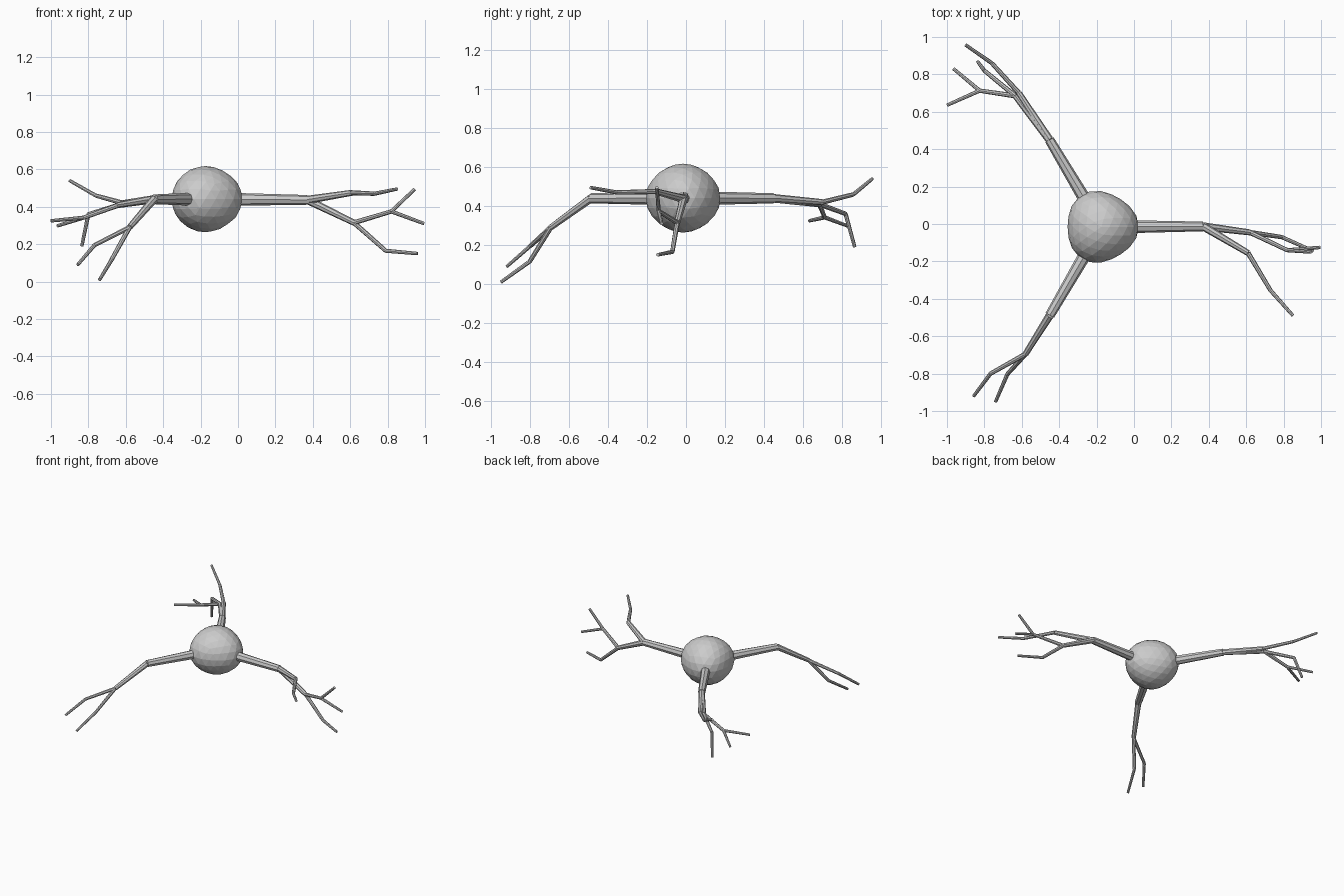
import bpy, bmesh, math
from mathutils import Vector

if "Cube" in bpy.data.objects:
    bpy.data.objects.remove(bpy.data.objects["Cube"])

C = Vector((-0.175, -0.015, 0.441))


def finish(bm, name):
    me = bpy.data.meshes.new(name)
    bm.to_mesh(me)
    bm.free()
    ob = bpy.data.objects.new(name, me)
    bpy.context.collection.objects.link(ob)
    return ob


# Cell body: low-poly ball pulled out slightly toward the three branches
bm = bmesh.new()
bmesh.ops.create_icosphere(bm, subdivisions=3, radius=1)
dirs = [Vector((math.cos(a), math.sin(a), 0)) for a in (0, math.radians(120), math.radians(240))]
for v in bm.verts:
    n = v.co.normalized()
    r = 0.177 + sum(0.024 * max(0, n.dot(d)) ** 4 for d in dirs)
    v.co = C + n * r
finish(bm, "cell_body")

# Radii (start, end) for each branching level
RADII = [(0.034, 0.026), (0.022, 0.016), (0.0135, 0.0115), (0.011, 0.009)]


def add_segment(bm, a, b, level):
    r0, r1 = RADII[level]
    d = b - a
    res = bmesh.ops.create_cone(bm, cap_ends=True, segments=8,
                                radius1=r0, radius2=r1, depth=d.length)
    rot = d.to_track_quat('Z', 'Y')
    for v in res["verts"]:
        v.co = rot @ v.co + (a + b) / 2


def grow(bm, start, node, level=0):
    """node = (end point, child nodes...)"""
    end = Vector(node[0])
    add_segment(bm, start, end, level)
    for child in node[1:]:
        grow(bm, end, child, level + 1)


# Branch trees
right = ((0.37, -0.013, 0.437),
         ((0.61, -0.155, 0.475),
          ((0.73, -0.355, 0.47), ((0.85, -0.49, 0.495),))),
         ((0.62, -0.045, 0.315),
          ((0.82, -0.14, 0.375), ((0.945, -0.15, 0.495),), ((0.995, -0.125, 0.31),)),
          ((0.79, -0.07, 0.165), ((0.96, -0.145, 0.15),))))
back = ((-0.452, 0.45, 0.44),
        ((-0.615, 0.70, 0.42),
         ((-0.76, 0.86, 0.46), ((-0.90, 0.957, 0.54),))),
        ((-0.635, 0.685, 0.41),
         ((-0.825, 0.713, 0.342), ((-1.0, 0.635, 0.325),), ((-0.965, 0.83, 0.298),)),
         ((-0.80, 0.82, 0.36), ((-0.835, 0.867, 0.19),))))
front = ((-0.45, -0.488, 0.44),
         ((-0.58, -0.695, 0.29),
          ((-0.767, -0.80, 0.195), ((-0.857, -0.92, 0.09),)),
          ((-0.677, -0.803, 0.115), ((-0.74, -0.95, 0.01),))))

for name, tree in (("right_branch", right), ("back_branch", back), ("front_branch", front)):
    bm = bmesh.new()
    out = (Vector(tree[0]) - C).normalized()
    grow(bm, C + out * 0.17, tree)
    finish(bm, name)
